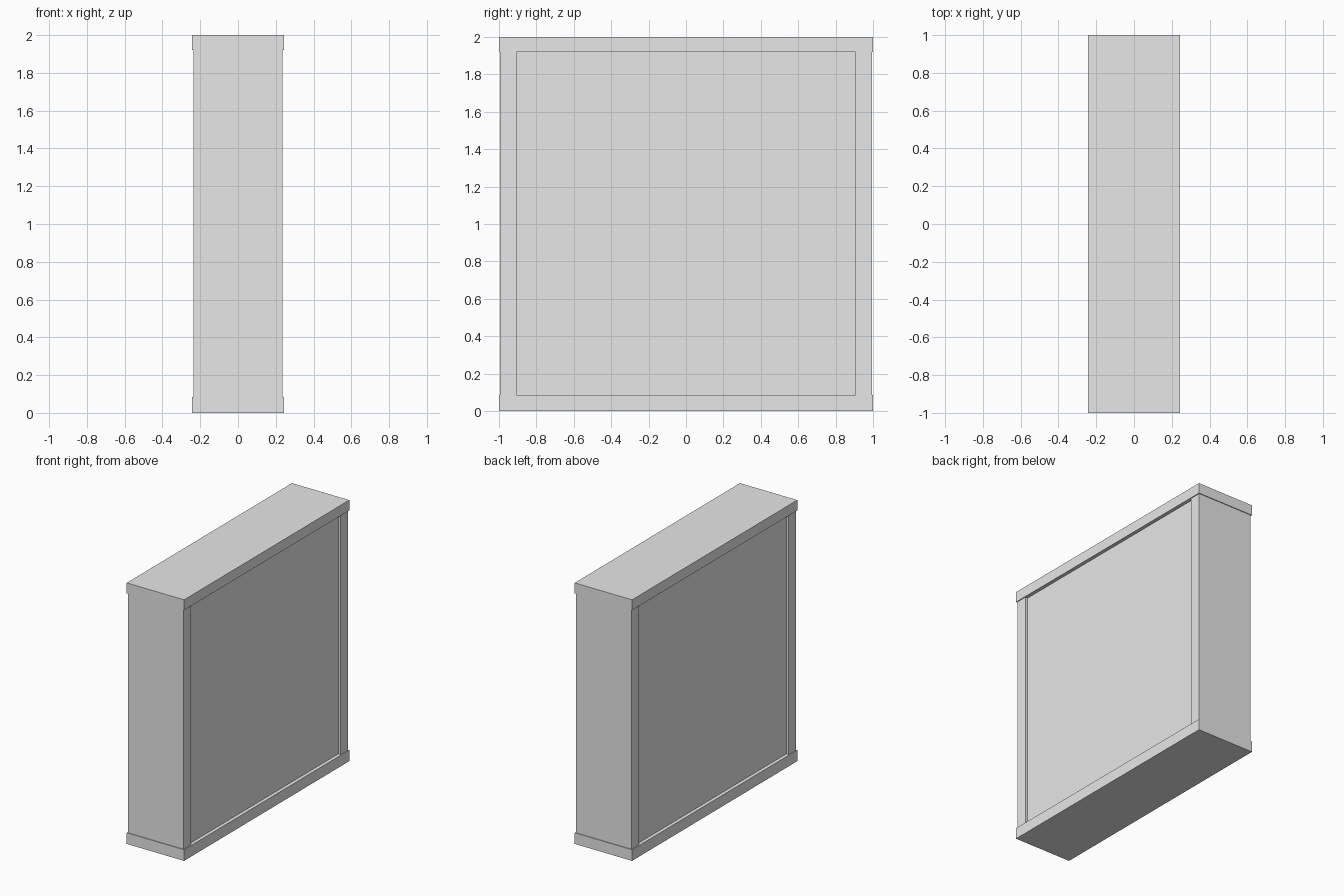
import bpy

# Remove the default cube
default = bpy.data.objects.get("Cube")
if default:
    bpy.data.objects.remove(default, do_unlink=True)

# Single plain grey material
grey = bpy.data.materials.new("light_grey")
grey.use_nodes = True
colour = (0.8, 0.8, 0.8, 1.0)
grey.diffuse_color = colour
grey.node_tree.nodes["Principled BSDF"].inputs["Base Color"].default_value = colour


def box(name, x, y, z):
    """Flat-sided block spanning the given (min, max) ranges."""
    spans = (x, y, z)
    centre = [(a + b) / 2 for a, b in spans]
    bpy.ops.mesh.primitive_cube_add(size=1, location=centre)
    obj = bpy.context.object
    obj.name = name
    obj.data.name = name
    obj.scale = [b - a for a, b in spans]
    bpy.ops.object.transform_apply(location=False, rotation=False, scale=True)
    obj.data.materials.append(grey)
    return obj


RAIL_X, POST_X, PANEL_X = 0.243, 0.236, 0.216   # half widths
RAIL_Y, POST_Y, INNER_Y = 1.0, 0.994, 0.905     # half depths
LOW, HIGH, TOP = 0.085, 1.92, 2.0               # rail heights

# Slightly oversized rails at the bottom and top
for name, z in (("bottom_rail", (0, LOW)), ("top_rail", (HIGH, TOP))):
    box(name, (-RAIL_X, RAIL_X), (-RAIL_Y, RAIL_Y), z)

# Upright boards closing the front and back
for name, y in (("front_board", (-POST_Y, -INNER_Y)), ("back_board", (INNER_Y, POST_Y))):
    box(name, (-POST_X, POST_X), y, (LOW, HIGH))

# Recessed core forming the panels on both broad sides
box("recessed_panel", (-PANEL_X, PANEL_X), (-INNER_Y, INNER_Y), (LOW, HIGH))
